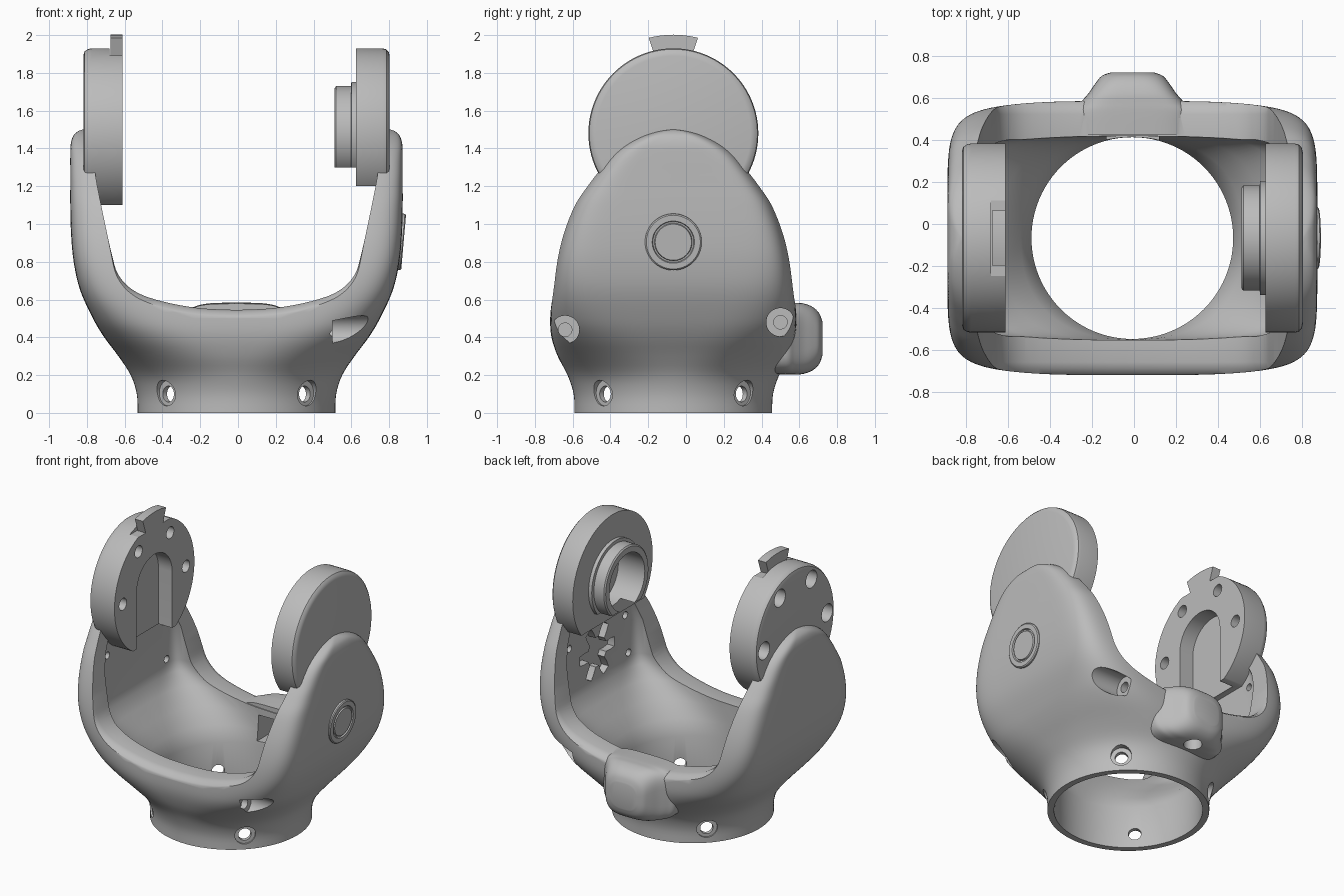
import bpy, bmesh, math
from mathutils import Matrix, Vector

if "Cube" in bpy.data.objects:
    bpy.data.objects.remove(bpy.data.objects["Cube"], do_unlink=True)

CX, CY = -0.008, -0.067          # body axis
DISC_Z, DISC_R = 1.48, 0.45      # pivot axis height and disc radius

grey = bpy.data.materials.new("satin grey")
grey.use_nodes = True
grey.diffuse_color = (0.5, 0.5, 0.5, 1)
grey.node_tree.nodes["Principled BSDF"].inputs["Base Color"].default_value = (0.5, 0.5, 0.5, 1)


def place(axis, pos, u, v):
    return {"x": (pos, u, v), "y": (u, pos, v), "z": (u, v, pos)}[axis]


def spow(c, e):
    return math.copysign(abs(c) ** e, c)


def ring(axis, pos, cu, cv, a, b, n=2, count=64):
    """Superellipse section across an axis."""
    angles = [2 * math.pi * i / count for i in range(count)]
    return [place(axis, pos, cu + a * spow(math.cos(t), 2 / n), cv + b * spow(math.sin(t), 2 / n))
            for t in angles]


def loft(name, rings, matrix=None):
    bm = bmesh.new()
    loops = [[bm.verts.new(p) for p in r] for r in rings]
    for a, b in zip(loops, loops[1:]):
        for i in range(len(a)):
            j = (i + 1) % len(a)
            bm.faces.new((a[i], a[j], b[j], b[i]))
    bm.faces.new(loops[0])
    bm.faces.new(loops[-1])
    bmesh.ops.recalc_face_normals(bm, faces=bm.faces)
    if matrix:
        bm.transform(matrix)
    mesh = bpy.data.meshes.new(name)
    bm.to_mesh(mesh)
    bm.free()
    mesh.materials.append(grey)
    ob = bpy.data.objects.new(name, mesh)
    bpy.context.collection.objects.link(ob)
    return ob


def prism(name, axis, outline, lo, hi):
    return loft(name, [[place(axis, p, u, v) for u, v in outline] for p in (lo, hi)])


def box(name, x, y, z):
    return prism(name, "x", [(y[0], z[0]), (y[1], z[0]), (y[1], z[1]), (y[0], z[1])], *x)


def lathe(name, axis, cu, cv, profile, matrix=None, count=64):
    """Revolved part from (position, radius) pairs."""
    return loft(name, [ring(axis, p, cu, cv, r, r, 2, count) for p, r in profile], matrix)


def rod(name, axis, cu, cv, r, lo, hi, matrix=None):
    return lathe(name, axis, cu, cv, [(lo, r), (hi, r)], matrix, 32)


def combine(ob, tool, operation="DIFFERENCE"):
    mod = ob.modifiers.new("cut", "BOOLEAN")
    mod.operation, mod.solver, mod.object = operation, "EXACT", tool
    bpy.context.view_layer.objects.active = ob
    bpy.ops.object.modifier_apply(modifier=mod.name)
    bpy.data.objects.remove(tool, do_unlink=True)


def smooth_rows(rows, steps=4):
    """Catmull-Rom resampling of rows of numbers."""
    rows = [Vector(r) for r in rows]
    out = []
    for i in range(len(rows) - 1):
        p0, p1, p2, p3 = rows[max(i - 1, 0)], rows[i], rows[i + 1], rows[min(i + 2, len(rows) - 1)]
        for k in range(steps):
            t = k / steps
            out.append(p1 + (p2 - p0) * (t / 2) + (p0 * 2 - p1 * 5 + p2 * 4 - p3) * (t * t / 2)
                       + (p1 * 3 - p0 - p2 * 3 + p3) * (t ** 3 / 2))
    return out + [rows[-1]]


# Fork body: height, half width, half depth, squareness
outer = [(0, .523, .523, 2), (.1, .528, .528, 2), (.2, .56, .56, 2.1), (.3, .625, .612, 2.6),
         (.4, .70, .645, 3.6), (.5, .76, .652, 5), (.65, .828, .642, 7), (.8, .862, .622, 8.5),
         (.95, .876, .587, 9), (1.1, .88, .53, 9), (1.2, .88, .465, 9), (1.28, .88, .405, 9),
         (1.36, .88, .345, 8), (1.42, .878, .275, 7), (1.465, .865, .19, 6), (1.49, .84, .11, 5),
         (1.5, .815, .03, 4)]
body = loft("fork_body", [ring("z", z, CX, CY, a, b, n, 128) for z, a, b, n in smooth_rows(outer)])

# Hollow inside with flat arm plates
inner = [(-.1, .48, .48, 2), (.3, .48, .48, 2), (.4, .53, .482, 2.4), (.5, .61, .485, 3.2),
         (.6, .69, .485, 5), (.68, .745, .475, 9), (.75, .755, .46, 14), (1, .755, .44, 14),
         (1.12, .755, .4, 14), (1.25, .755, .33, 14)]
combine(body, loft("hollow", [ring("z", z, CX, CY, a, b, n, 96) for z, a, b, n in inner]))

# Open window between the arms, flared to round the rim
half = smooth_rows([(0, .545), (.2, .555), (.4, .592), (.54, .645), (.625, .73), (.66, .84),
                    (.70, 1.02), (.745, 1.25), (.76, 1.4), (.76, 1.7)])
outline = [(x, z) for x, z in half] + [(-x, z) for x, z in reversed(half[1:])]
flare = [(-.8, 1.1), (-.66, 1.045), (-.645, 1.024), (-.62, 1.007), (-.59, 1)]
flare += [(-d, s) for d, s in reversed(flare)]
combine(body, loft("window", [[(CX + x * s, CY + d, 1.7 - (1.7 - z) * s) for x, z in outline]
                              for d, s in flare]))

# Rear bump with slot and blind hole
bump = [(.425, .29, .185, 4), (.53, .285, .19, 4), (.575, .25, .19, 4), (.62, .21, .187, 4),
        (.67, .175, .168, 3.5), (.705, .145, .135, 3), (.722, .1, .09, 3)]
combine(body, loft("bump", [ring("y", y, CX, .393, a, b, n) for y, a, b, n in smooth_rows(bump)]), "UNION")
combine(body, box("slot", (-.13, .12), (.3, .6), (.32, .5)))
combine(body, rod("bump_hole", "z", CX, .58, .06, .1, .36))

# Side screw seats on one arm
for y, z in ((-.64, .44), (.5, .48)):
    combine(body, rod("seat", "x", y, z, .075, .5, 1.2))
    combine(body, rod("screw", "x", y, z, .036, .44, .6))

# Radial holes with counterbores around the collar
for k in range(4):
    turn = Matrix.Translation((CX, CY, 0)) @ Matrix.Rotation(math.radians(45 + 90 * k), 4, "Z")
    combine(body, rod("collar_hole", "x", 0, .1, .042, .4, .8, turn))
    combine(body, rod("counterbore", "x", 0, .105, .068, .51, .8, turn))

# Screw holes in both inner plates
for y in (-.35, .35):
    for z in (.78, 1.06):
        combine(body, rod("plate_hole", "x", CY + y * (1 if z < 1 else .9), z, .025, -.81, .81))

# Star-shaped drive recess in one inner plate
star = []
for i in range(72):
    t = 2 * math.pi * i / 72
    r = .15 + .045 * max(-1, min(1, 2 * math.cos(6 * t)))
    star.append((CY + r * math.cos(t), .92 + r * math.sin(t)))
combine(body, prism("star", "x", star, .6, .80))

# Round cap on the outer side, tilted with the wall
tilt = Matrix.Translation((.865, CY, .905)) @ Matrix.Rotation(math.radians(5), 4, "Y")
cap = lathe("side_cap", "x", 0, 0, [(-.03, .15), (.006, .15), (.012, .143), (.012, .112), (.002, .108),
                                    (.002, .1), (.012, .096)], tilt)

# Slotted disc with index tab
tab_disc = lathe("tab_disc", "x", CY, DISC_Z,
                 [(-.818, .415), (-.812, .435), (-.795, .446), (-.775, DISC_R), (-.612, DISC_R)], count=96)
combine(tab_disc, box("trim", (-1, -.5), (-1, 1), (.9, 1.1)))
arch = [(CY + .2 * math.cos(math.pi * i / 24), 1.5 + .2 * math.sin(math.pi * i / 24)) for i in range(25)]
combine(tab_disc, prism("pocket", "x", arch + [(CY - .2, 1), (CY + .2, 1)], -.72, -.5))
for k in range(4):
    t = math.radians(60 * k)
    y, z = CY + .355 * math.cos(t), DISC_Z + .355 * math.sin(t)
    combine(tab_disc, rod("hole", "x", y, z, .042, -1, -.5))
    combine(tab_disc, rod("wide_hole", "x", y, z, .062, -1, -.69))
combine(tab_disc, box("notch", (-.68, -.5), (CY - .18, CY + .18), (1.89, 2.1)))
tab = []
for r, sweep in ((.39, -13), (.522, 14.5)):
    for i in range(9):
        t = math.radians(sweep * (i / 4 - 1))
        tab.append((CY - r * math.sin(t), DISC_Z + r * math.cos(t)))
index_tab = prism("index_tab", "x", tab, -.675, -.612)

# Hub disc
hub_disc = lathe("hub_disc", "x", CY, DISC_Z,
                 [(.625, DISC_R), (.765, DISC_R), (.785, .445), (.798, .43), (.803, .41)], count=96)
combine(hub_disc, box("trim", (.5, 1), (-1, 1), (.9, 1.2)))
hub = lathe("bearing_hub", "x", CY, DISC_Z,
            [(.512, .24), (.52, .25), (.598, .25), (.6, .272), (.64, .272)])
combine(hub, box("trim", (.4, .9), (-1, 1), (1, 1.3)))
for part in (hub, hub_disc):
    combine(part, rod("bore", "x", CY, DISC_Z, .2, .4, .72))

# Shading
for ob in (body, cap, tab_disc, index_tab, hub_disc, hub):
    bpy.ops.object.select_all(action="DESELECT")
    ob.select_set(True)
    bpy.context.view_layer.objects.active = ob
    bpy.ops.object.shade_smooth_by_angle(angle=math.radians(32))
